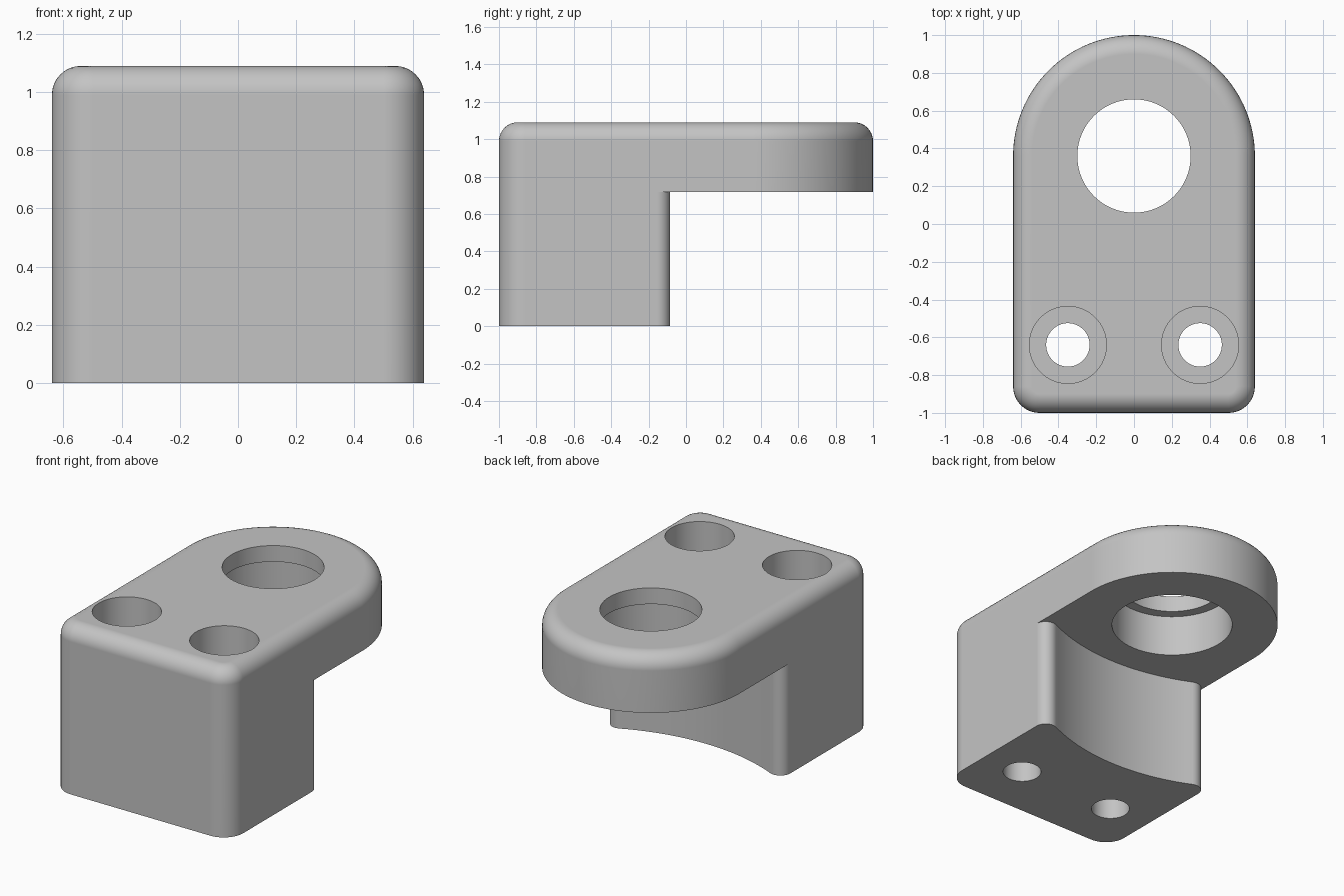
import bpy, bmesh, math

if "Cube" in bpy.data.objects:
    bpy.data.objects.remove(bpy.data.objects["Cube"])

TOP, SHELF = 1.09, 0.717        # top of part, underside of overhanging plate
HALF_W, BOSS_Y = 0.64, 0.36     # half width, centre of the rounded end
CORNER, EDGE = 0.14, 0.10       # vertical corner radius, top edge radius


def arc(cx, cy, r, a0, a1, n):
    """Points on an arc, angles in degrees."""
    return [(cx + r * math.cos(math.radians(a0 + (a1 - a0) * i / n)),
             cy + r * math.sin(math.radians(a0 + (a1 - a0) * i / n))) for i in range(n + 1)]


def loft(name, rings):
    """Closed solid through a list of (outline, z) sections."""
    bm = bmesh.new()
    loops = [[bm.verts.new((x, y, z)) for x, y in pts] for pts, z in rings]
    n = len(loops[0])
    for lo, hi in zip(loops, loops[1:]):
        for i in range(n):
            j = (i + 1) % n
            bm.faces.new((lo[i], lo[j], hi[j], hi[i]))
    bm.faces.new(loops[0][::-1])
    bm.faces.new(loops[-1])
    bmesh.ops.recalc_face_normals(bm, faces=bm.faces)
    mesh = bpy.data.meshes.new(name)
    bm.to_mesh(mesh)
    bm.free()
    obj = bpy.data.objects.new(name, mesh)
    bpy.context.collection.objects.link(obj)
    return obj


def outline(d):
    """Body outline from above, moved inward by d."""
    return (arc(0, BOSS_Y, HALF_W - d, 0, 180, 64)
            + arc(-HALF_W + CORNER, -1 + CORNER, CORNER - d, 180, 270, 12)
            + arc(HALF_W - CORNER, -1 + CORNER, CORNER - d, 270, 360, 12))


def stepped_hole(name, x, y, steps):
    """Round cutter with (radius, z) steps."""
    return loft(name, [(arc(x, y, r, 0, 360 * 63 / 64, 63), z) for r, z in steps])


# Main body with rounded top edge
sections = [(outline(0), 0)]
for k in range(9):
    t = math.radians(90 * k / 8)
    sections.append((outline(EDGE * (1 - math.cos(t))), TOP - EDGE + EDGE * math.sin(t)))
body = loft("bracket_body", sections)

# Relief below the plate: shallow concave wall with small rounded corners
R, r = 1.3, 0.07
fx, fy = HALF_W - r, -0.155
cy = fy + math.sqrt((R + r) ** 2 - fx ** 2)
tilt = math.degrees(math.atan2(cy - fy, -fx))       # direction from corner to arc centre
half = math.degrees(math.asin(fx / (R + r)))
wall = (arc(fx, fy, r, 0, tilt, 8) + arc(0, cy, R, 270 + half, 270 - half, 32)[1:-1]
        + arc(-fx, fy, r, 180 - tilt, 180, 8))
notch = [(0.8, fy)] + wall + [(-0.8, fy), (-0.8, 1.2), (0.8, 1.2)]
cutters = [loft("relief_cutter", [(notch, -0.2), (notch, SHELF)])]

# Main bore with a lip at the top
cutters.append(stepped_hole("bore_cutter", 0, BOSS_Y,
                            [(0.365, 0.5), (0.365, 0.985), (0.30, 0.985), (0.30, 1.3)]))
# Two counterbored screw holes
for side in (-1, 1):
    cutters.append(stepped_hole("screw_hole_cutter", side * 0.35, -0.64,
                                [(0.115, -0.2), (0.115, 0.68), (0.204, 0.68), (0.204, 1.3)]))

# Cut everything, then discard the cutters
bpy.context.view_layer.objects.active = body
body.select_set(True)
for c in cutters:
    mod = body.modifiers.new("cut", 'BOOLEAN')
    mod.operation, mod.solver, mod.object = 'DIFFERENCE', 'EXACT', c
    bpy.ops.object.modifier_apply(modifier=mod.name)
    bpy.data.objects.remove(c)

# Smooth shading and colour
bpy.ops.object.shade_smooth_by_angle(angle=math.radians(30))
weighted = body.modifiers.new("weighted_normals", 'WEIGHTED_NORMAL')
weighted.keep_sharp = True
grey = bpy.data.materials.new("light_grey")
grey.diffuse_color = (0.55, 0.55, 0.55, 1)
grey.use_nodes = True
grey.node_tree.nodes["Principled BSDF"].inputs["Base Color"].default_value = grey.diffuse_color
body.data.materials.clear()
body.data.materials.append(grey)
